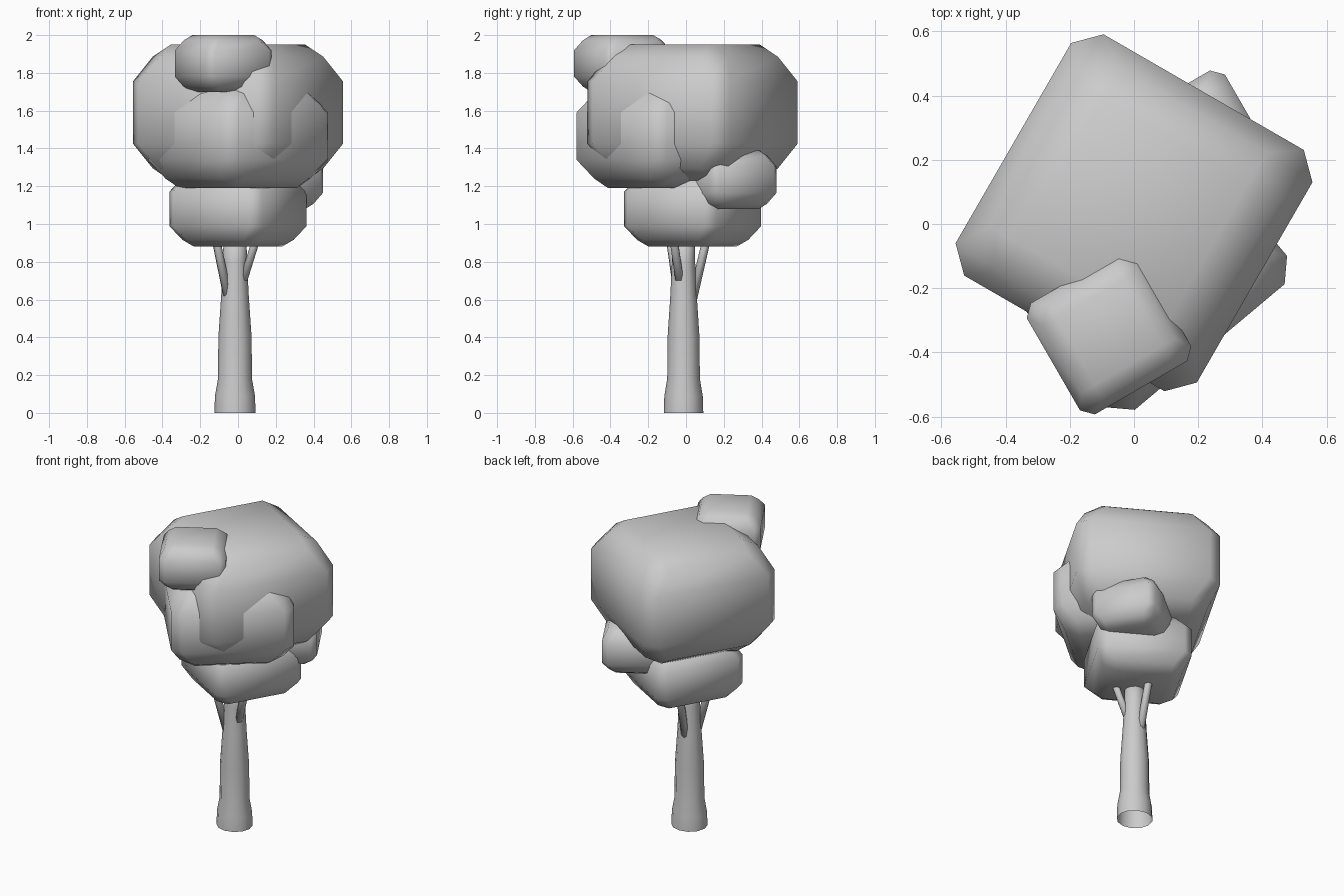
import bpy, bmesh
from math import sin, cos, pi, radians
from mathutils import Vector

if "Cube" in bpy.data.objects:
    bpy.data.objects.remove(bpy.data.objects["Cube"])


def finish(name, bm):
    bmesh.ops.remove_doubles(bm, verts=bm.verts, dist=1e-4)
    bmesh.ops.recalc_face_normals(bm, faces=bm.faces)
    for f in bm.faces:
        f.smooth = True
    mesh = bpy.data.meshes.new(name)
    bm.to_mesh(mesh)
    bm.free()
    ob = bpy.data.objects.new(name, mesh)
    bpy.context.collection.objects.link(ob)
    return ob


def loft(name, rings, caps=(True, True)):
    """Skin a stack of equal-length rings of points."""
    bm = bmesh.new()
    loops = [[bm.verts.new(p) for p in ring] for ring in rings]
    n = len(loops[0])
    for a, b in zip(loops, loops[1:]):
        for i in range(n):
            j = (i + 1) % n
            bm.faces.new((a[i], a[j], b[j], b[i]))
    if caps[0]:
        bm.faces.new(loops[0])
    if caps[1]:
        bm.faces.new(loops[-1])
    return finish(name, bm)


# Rounded block layers: long half-width, short half-width, height (all relative)
LAYERS = [(0.60, 0.60, -1), (0.85, 0.61, -0.82), (1, 0.83, -0.458),
          (1, 0.83, 0.458), (0.85, 0.61, 0.82), (0.60, 0.60, 1)]


def leaf_block(name, x, y, z0, z1, half, angle):
    c, s = cos(radians(angle)), sin(radians(angle))
    rings = []
    for a, b, h in LAYERS:
        z = (z0 + z1) / 2 + h * (z1 - z0) / 2
        octagon = [(a, -b), (a, b), (b, a), (-b, a),
                   (-a, b), (-a, -b), (-b, -a), (b, -a)]
        rings.append([(x + half * (u * c - v * s), y + half * (u * s + v * c), z)
                      for u, v in octagon])
    return loft(name, rings)


# Foliage
leaf_block("crown_main", 0, 0.035, 1.23, 1.95, 0.434, -30)
leaf_block("crown_front", 0, -0.102, 1.19, 1.74, 0.367, 40)
leaf_block("crown_lower", 0, 0.035, 0.88, 1.28, 0.283, -30)
leaf_block("crown_top_tuft", -0.078, -0.337, 1.70, 2.0, 0.2, 30)
leaf_block("crown_back_tuft", 0.193, 0.222, 1.08, 1.39, 0.2, 30)

# Trunk
CX, CY = -0.016, -0.013
profile = [(0, 0.109), (0.09, 0.106), (0.18, 0.09), (0.4, 0.088),
           (0.62, 0.073), (0.8, 0.064), (0.95, 0.06)]
loft("trunk", [[(CX + r * cos(k * pi / 6), CY + r * sin(k * pi / 6) * 0.96, z)
                for k in range(12)] for z, r in profile], (False, True))

# Branches spreading from the trunk into the foliage
for i, (angle, z0) in enumerate([(95, 0.60), (215, 0.62), (335, 0.70)]):
    d = Vector((cos(radians(angle)), sin(radians(angle)), 0))
    t = Vector((-d.y, d.x, 0))
    rings = []
    for dist, z, r in [(0.048, z0, 0.024), (0.118, 0.90, 0.023), (0.13, 0.95, 0.021)]:
        mid = Vector((CX, CY, z)) + d * dist
        rings.append([mid + d * r * cos(k * pi / 4) + t * r * sin(k * pi / 4)
                      for k in range(8)])
    loft(f"branch_{i + 1}", rings)
